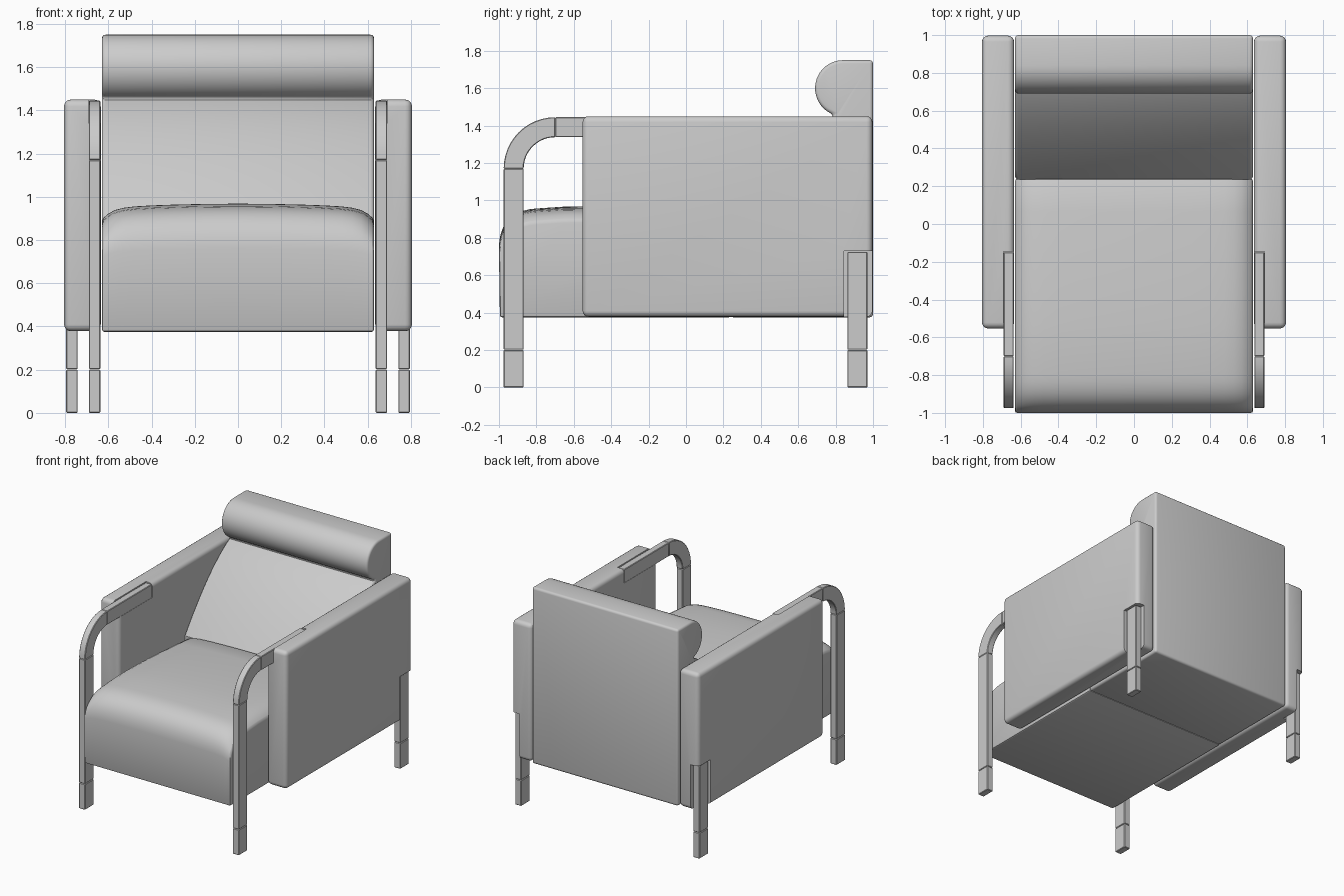
import bpy, bmesh, math

if "Cube" in bpy.data.objects:
    bpy.data.objects.remove(bpy.data.objects["Cube"])


def finish(bm, name, bevel=0.0, segs=3, cutters=(), mirror=False):
    """Turn a bmesh into a smooth-shaded object with its modifiers applied."""
    bmesh.ops.recalc_face_normals(bm, faces=bm.faces)
    me = bpy.data.meshes.new(name)
    bm.to_mesh(me)
    bm.free()
    ob = bpy.data.objects.new(name, me)
    bpy.context.collection.objects.link(ob)
    bpy.ops.object.select_all(action='DESELECT')
    bpy.context.view_layer.objects.active = ob
    ob.select_set(True)
    if bevel:
        m = ob.modifiers.new("bevel", 'BEVEL')
        m.width, m.segments = bevel, segs
        m.limit_method, m.angle_limit = 'ANGLE', math.radians(40)
        m.use_clamp_overlap = False
    for c in cutters:
        m = ob.modifiers.new("cut", 'BOOLEAN')
        m.operation, m.object, m.solver = 'DIFFERENCE', c, 'EXACT'
    if mirror:
        m = ob.modifiers.new("mirror", 'MIRROR')
        m.use_mirror_merge = False
    for m in list(ob.modifiers):
        bpy.ops.object.modifier_apply(modifier=m.name)
    bpy.ops.object.shade_smooth_by_angle(angle=math.radians(35))
    return ob


def box(x0, x1, y0, y1, z0, z1):
    return loft([(y0, z0), (y1, z0), (y1, z1), (y0, z1)], [x0, x1])


def loft(profile, xs, drop=None):
    """Run a y-z profile along x; drop(x, z) lowers points for a crown."""
    bm = bmesh.new()
    rings = [[bm.verts.new((x, y, z - (drop(x, z) if drop else 0)))
              for y, z in profile] for x in xs]
    n = len(profile)
    for a, b in zip(rings, rings[1:]):
        for i in range(n):
            j = (i + 1) % n
            bm.faces.new((a[i], a[j], b[j], b[i]))
    bm.faces.new(rings[0])
    bm.faces.new(rings[-1])
    return bm


def bezier(a, c, b, n):
    return [tuple((1 - t) ** 2 * a[k] + 2 * t * (1 - t) * c[k] + t * t * b[k] for k in (0, 1))
            for t in (i / n for i in range(n + 1))]


def arc(cy, cz, r, a0, a1, n):
    return [(cy + r * math.cos(math.radians(a0 + (a1 - a0) * i / n)),
             cz + r * math.sin(math.radians(a0 + (a1 - a0) * i / n))) for i in range(n + 1)]


# Seat cushion: rounded front, crowned across the width
def crown(x, z):
    u = abs(x) / 0.63
    w = min(max((z - 0.6) / 0.3, 0), 1)
    return w * (0.02 * u ** 2 + 0.055 * u ** 14)


half = [0.15, 0.3, 0.4, 0.48, 0.53, 0.57, 0.6, 0.62, 0.63]
seat_xs = [-x for x in reversed(half)] + [0] + half
seat_profile = ([(0.24, 0.375), (-0.995, 0.375)]
                + bezier((-1.0, 0.76), (-0.99, 0.945), (-0.8, 0.957), 10)
                + bezier((-0.65, 0.967), (-0.3, 0.975), (0.24, 0.925), 6))
finish(loft(seat_profile, seat_xs, crown), "seat", 0.012, 2)

# Backrest block with the head roll
back_profile = ([(1.0, 0.375), (1.0, 1.75)]
                + arc(0.84, 1.6, 0.15, 90, 250, 20)
                + bezier((0.785, 1.45), (0.53, 1.31), (0.235, 0.9), 12)
                + [(0.235, 0.375)])
finish(loft(back_profile, [-0.63, 0.63]), "backrest", 0.018)

# Padded arm panels, notched for the rail and the rear leg
cutters = [finish(box(0.55, 0.692, -0.7, -0.145, 1.342, 1.6), "rail_notch_cutter"),
           finish(box(0.738, 0.9, 0.845, 1.1, 0.2, 0.73), "leg_notch_cutter")]
finish(box(0.635, 0.805, -0.553, 0.997, 0.378, 1.45), "arm_panels", 0.032, 4, cutters, True)
for c in cutters:
    bpy.data.objects.remove(c)

# Front legs, bent back into arm rails
finish(box(0.637, 0.69, -0.975, -0.868, 0.202, 1.17), "front_legs", 0.004, 1, mirror=True)
bend = arc(-0.70, 1.17, 0.275, 180, 90, 12) + arc(-0.70, 1.17, 0.168, 90, 180, 12)
finish(loft(bend, [0.637, 0.69]), "leg_bends", 0.004, 1, mirror=True)
finish(box(0.637, 0.69, -0.70, -0.15, 1.338, 1.445), "arm_rails", 0.004, 1, mirror=True)

# Rear legs
finish(box(0.742, 0.795, 0.863, 0.97, 0.202, 0.725), "rear_legs", 0.004, 1, mirror=True)

# Feet
for name, x, y in (("front_feet", 0.637, -0.975), ("rear_feet", 0.742, 0.863)):
    finish(box(x, x + 0.053, y, y + 0.107, 0.0, 0.2), name, 0.004, 1, mirror=True)
